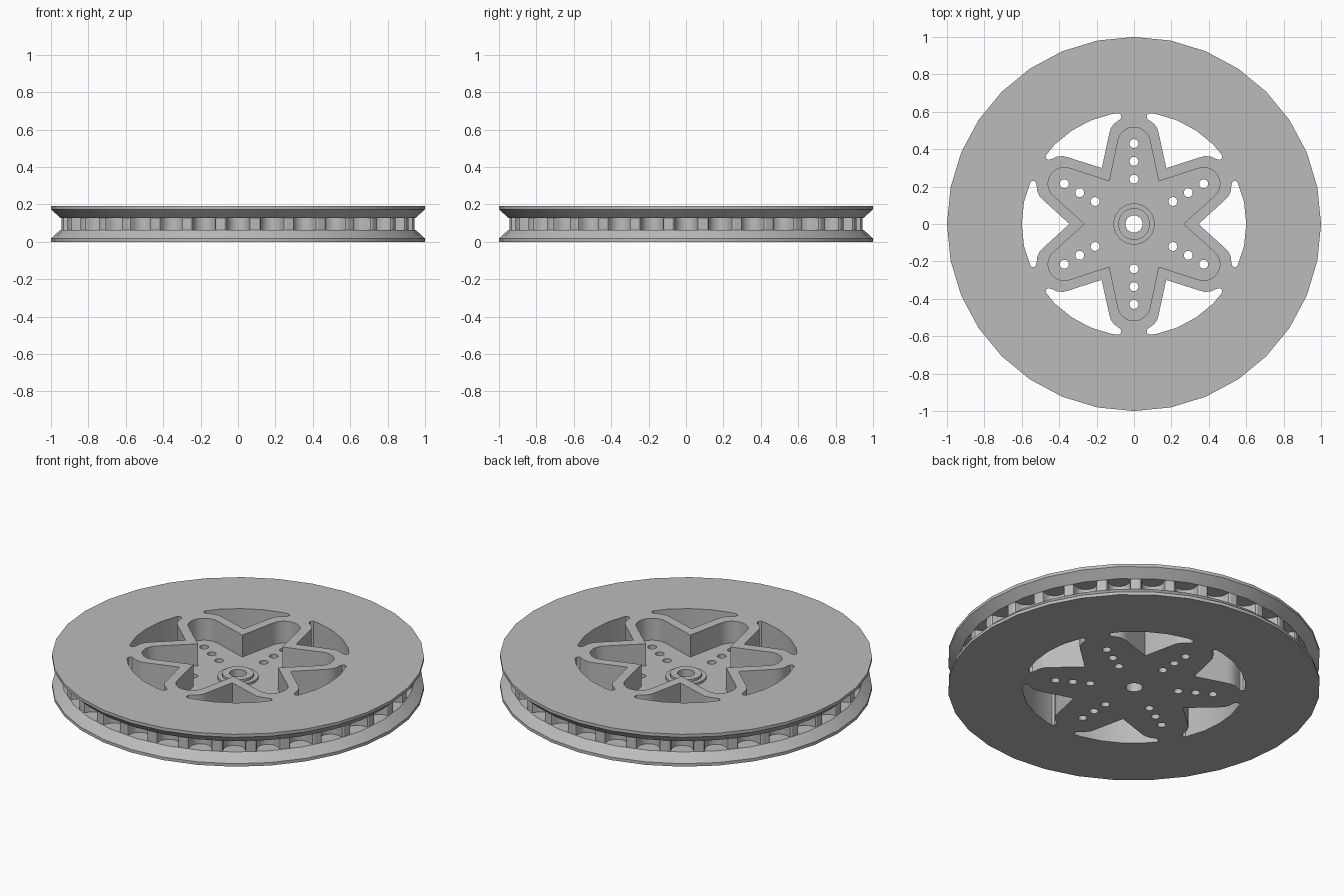
import bpy, bmesh
from math import sin, cos, pi, radians

SIDES = 32
HEIGHT, FLOOR = 0.192, 0.062
GROOVE_LOW, GROOVE_HIGH = 0.064, 0.128

if "Cube" in bpy.data.objects:
    bpy.data.objects.remove(bpy.data.objects["Cube"])

grey = bpy.data.materials.new("light grey")
grey.use_nodes = True
grey.diffuse_color = (0.5, 0.5, 0.5, 1)
grey.node_tree.nodes["Principled BSDF"].inputs["Base Color"].default_value = (0.5, 0.5, 0.5, 1)


def turn(points, angle):
    c, s = cos(angle), sin(angle)
    return [(x * c - y * s, x * s + y * c) for x, y in points]


def circle(radius, x=0, y=0, count=SIDES):
    return [(x + radius * cos(2 * pi * i / count), y + radius * sin(2 * pi * i / count))
            for i in range(count)]


def prism(bm, outline, low, high):
    base = bm.faces.new([bm.verts.new((x, y, low)) for x, y in outline])
    top = bmesh.ops.extrude_face_region(bm, geom=[base])["geom"]
    bmesh.ops.translate(bm, vec=(0, 0, high - low),
                        verts=[v for v in top if isinstance(v, bmesh.types.BMVert)])


def make_object(name, bm):
    bmesh.ops.recalc_face_normals(bm, faces=bm.faces[:])
    mesh = bpy.data.meshes.new(name)
    bm.to_mesh(mesh)
    bm.free()
    mesh.materials.append(grey)
    obj = bpy.data.objects.new(name, mesh)
    bpy.context.collection.objects.link(obj)
    return obj


def prisms(name, outlines, low, high):
    bm = bmesh.new()
    for outline in outlines:
        prism(bm, outline, low, high)
    return make_object(name, bm)


def combine(target, other, operation):
    mod = target.modifiers.new(other.name, "BOOLEAN")
    mod.operation, mod.solver, mod.object = operation, "EXACT", other
    bpy.context.view_layer.objects.active = target
    bpy.ops.object.modifier_apply(modifier=mod.name)
    bpy.data.objects.remove(other)


# Wheel body: turned profile with two flanges and a groove
profile = [(1, 0), (1, 0.018), (0.95, GROOVE_LOW), (0.95, GROOVE_HIGH),
           (1, HEIGHT - 0.018), (1, HEIGHT)]
bm = bmesh.new()
rings = [[bm.verts.new((x, y, z)) for x, y in circle(r)] for r, z in profile]
for a, b in zip(rings, rings[1:]):
    for i in range(SIDES):
        j = (i + 1) % SIDES
        bm.faces.new((a[i], a[j], b[j], b[i]))
bm.faces.new(rings[0])
bm.faces.new(rings[-1])
wheel = make_object("pulley_wheel", bm)

# Belt tooth gaps around the groove
side = [(1.0, 0.076), (0.944, 0.076), (0.938, 0.064), (0.925, 0.059)]
bowl = [(0.925 - 0.059 * sin(pi * i / 10), 0.059 * cos(pi * i / 10)) for i in range(1, 10)]
gap = side + bowl + [(x, -y) for x, y in reversed(side)]
gaps = [turn(gap, 2 * pi * i / SIDES) for i in range(SIDES)]
combine(wheel, prisms("tooth_gaps", gaps, GROOVE_LOW, GROOVE_HIGH), "DIFFERENCE")

# Through windows between the arms, one outline per gap
flank = [(0.172, 0.299), (0.133, 0.48), (0.125, 0.51), (0.105, 0.538), (0.08, 0.555),
         (0.069, 0.567), (0.068, 0.582), (0.08, 0.592)]
windows = []
for k in range(6):
    centre = k * 60
    upper = turn(flank, radians(-60))
    rim = [(0.6 * cos(radians(a)), 0.6 * sin(radians(a)))
           for a in [i * 11.25 for i in range(-4, 36)] if abs(a - centre) < 21.5]
    upper = turn(upper, radians(centre))
    lower = turn([(x, -y) for x, y in turn(flank, radians(-60))], radians(centre))
    windows.append(lower + rim + upper[:0:-1])
combine(wheel, prisms("windows", windows, -0.1, 0.3), "DIFFERENCE")

# Star shaped pocket sunk from the top
star = []
for k in range(6):
    tip = [(0.087 * cos(radians(a)), 0.43 + 0.087 * sin(radians(a)))
           for a in range(12, 169, 12)]
    star += turn([(0.132, 0.228)] + tip, k * pi / 3)
combine(wheel, prisms("pocket", [star], FLOOR, 0.3), "DIFFERENCE")

# Stepped hub boss
for name, radius, top in (("hub_step", 0.11, 0.075), ("hub_boss", 0.085, 0.09)):
    combine(wheel, prisms(name, [circle(radius)], FLOOR - 0.02, top), "UNION")

# Shaft hole and three bolt holes along each arm
holes = [circle(0.046)]
for k in range(6):
    for r in (0.24, 0.335, 0.43):
        holes.append(turn(circle(0.024, 0, r, 16), k * pi / 3))
combine(wheel, prisms("holes", holes, -0.1, 0.3), "DIFFERENCE")

bpy.ops.object.select_all(action="DESELECT")
wheel.select_set(True)
bpy.context.view_layer.objects.active = wheel
bpy.ops.object.shade_smooth_by_angle(angle=radians(30))
